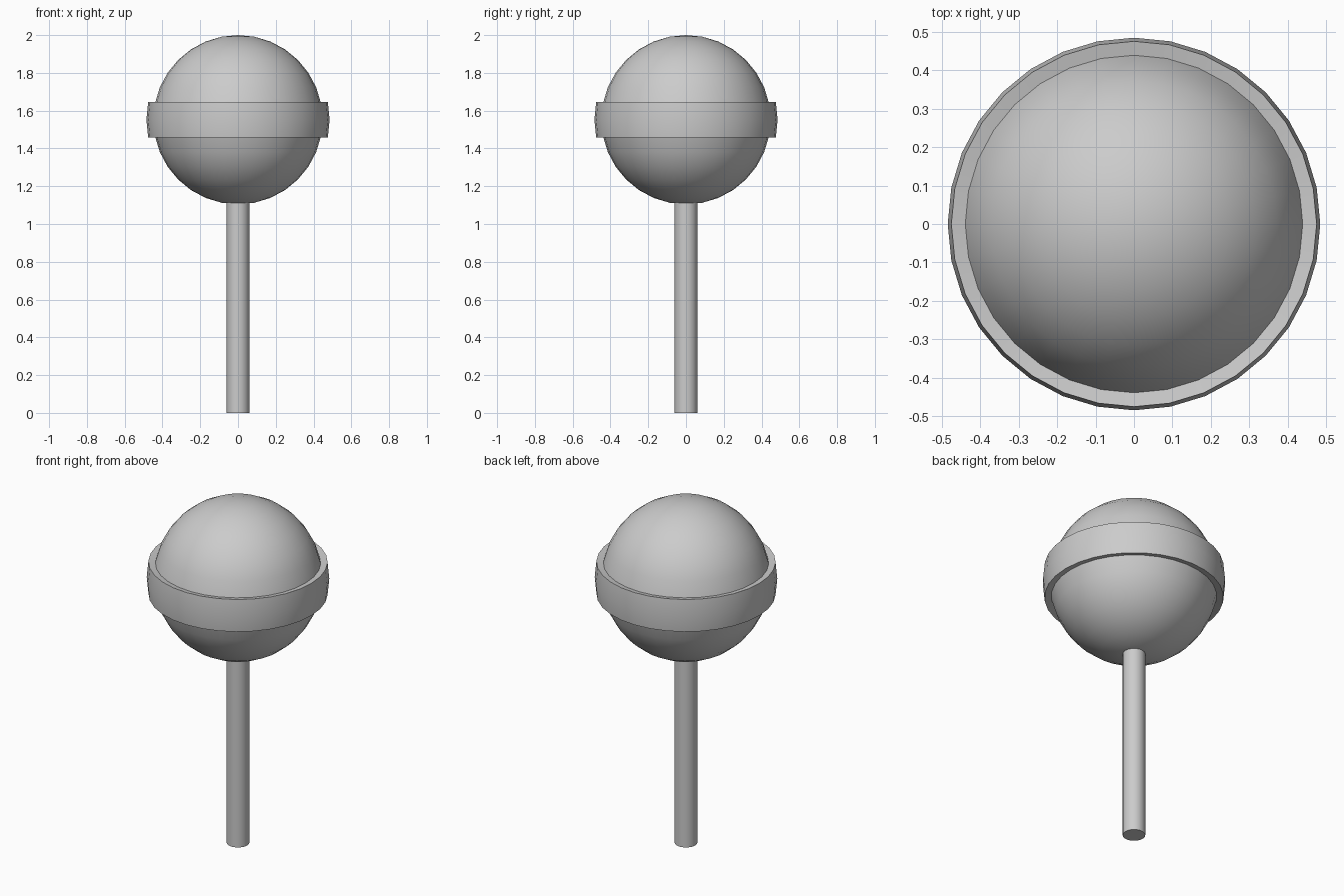
import bpy, bmesh
from mathutils import Matrix, Vector

if "Cube" in bpy.data.objects:
    bpy.data.objects.remove(bpy.data.objects["Cube"])

CENTRE_Z, R_BALL, R_BAND = 1.552, 0.448, 0.485
STICK_R, STICK_TOP = 0.06, 1.15


def finish(name, bm, location=(0, 0, 0)):
    bmesh.ops.recalc_face_normals(bm, faces=bm.faces)
    mesh = bpy.data.meshes.new(name)
    bm.to_mesh(mesh)
    bm.free()
    obj = bpy.data.objects.new(name, mesh)
    obj.location = location
    bpy.context.collection.objects.link(obj)
    bpy.ops.object.select_all(action='DESELECT')
    obj.select_set(True)
    bpy.context.view_layer.objects.active = obj
    bpy.ops.object.shade_smooth_by_angle()
    return obj


# Candy ball, with the two face rows at its equator pulled out into a band
bm = bmesh.new()
bmesh.ops.create_uvsphere(bm, u_segments=32, v_segments=16, radius=R_BALL)
rows = [f for f in bm.faces if abs(f.calc_center_median().z) < 0.06]
out = bmesh.ops.extrude_face_region(bm, geom=rows)
band_verts = [g for g in out['geom'] if isinstance(g, bmesh.types.BMVert)]
bmesh.ops.delete(bm, geom=[f for f in rows if f.is_valid], context='FACES')
bmesh.ops.scale(bm, vec=Vector((1, 1, 1)) * (R_BAND / R_BALL), verts=band_verts)
finish("candy_ball", bm, (0, 0, CENTRE_Z))

# Stick, its top end sunk into the ball
bm = bmesh.new()
bmesh.ops.create_cone(bm, cap_ends=True, segments=32, radius1=STICK_R,
                      radius2=STICK_R, depth=STICK_TOP,
                      matrix=Matrix.Translation((0, 0, STICK_TOP / 2)))
finish("stick", bm)
